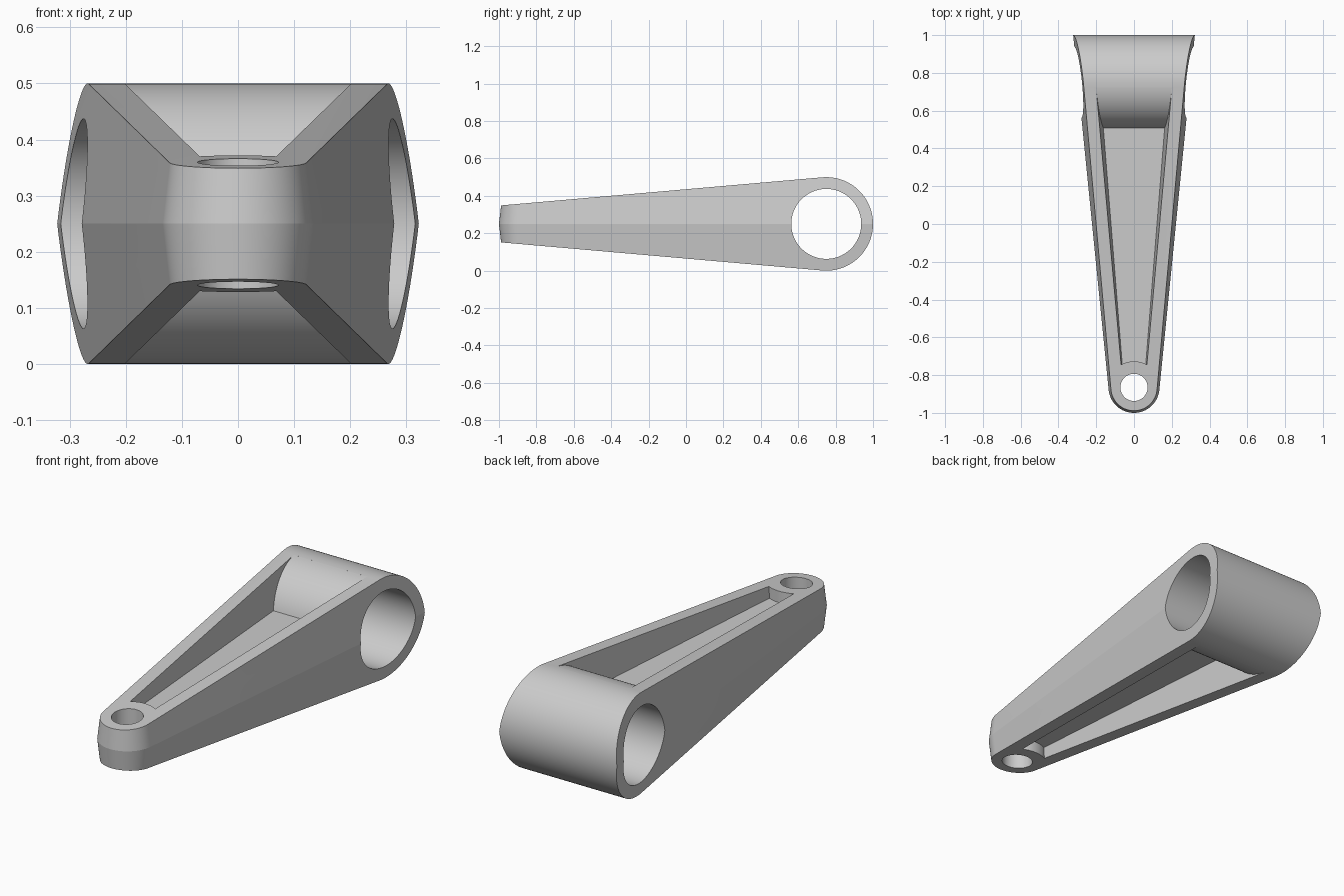
import bpy, bmesh, math
from mathutils import Vector

if "Cube" in bpy.data.objects:
    bpy.data.objects.remove(bpy.data.objects["Cube"])

MID = 0.25              # height of the parting plane
BIG_Y, BIG_R, BIG_HOLE = 0.75, 0.25, 0.187
NOSE_Y, NOSE_R, NOSE_HOLE = -0.865, 0.135, 0.072
DRAFT = 0.116           # side slope away from the parting plane
TAPER = 0.1             # widening of the arm towards the back
RISE = math.radians(5)  # slope of the top and bottom faces
WEB = 0.065             # half thickness of the central web
SEGMENTS = 96

grey = bpy.data.materials.new("light_grey")
grey.use_nodes = True
grey.diffuse_color = (0.6, 0.6, 0.6, 1)
grey.node_tree.nodes["Principled BSDF"].inputs["Base Color"].default_value = (0.6, 0.6, 0.6, 1)


def loft(name, rings):
    """Closed solid through rings with equal point counts."""
    bm = bmesh.new()
    loops = [[bm.verts.new(p) for p in ring] for ring in rings]
    n = len(loops[0])
    for a, b in zip(loops, loops[1:]):
        for i in range(n):
            j = (i + 1) % n
            bm.faces.new((a[i], a[j], b[j], b[i]))
    bm.faces.new(loops[0])
    bm.faces.new(loops[-1])
    bmesh.ops.recalc_face_normals(bm, faces=bm.faces)
    mesh = bpy.data.meshes.new(name)
    bm.to_mesh(mesh)
    bm.free()
    obj = bpy.data.objects.new(name, mesh)
    bpy.context.collection.objects.link(obj)
    mesh.materials.append(grey)
    return obj


def arc(cx, cy, r, start, end, steps):
    return [(cx + r * math.cos(start + (end - start) * i / steps),
             cy + r * math.sin(start + (end - start) * i / steps)) for i in range(steps + 1)]


def circle(cx, cy, r):
    return arc(cx, cy, r, 0, math.tau, SEGMENTS)[:-1]


def across(name, profile):
    """Extrude a (y, z) profile along x."""
    return loft(name, [[(x, y, z) for y, z in profile] for x in (-0.5, 0.5)])


def upright(name, outline):
    """Extrude an (x, y) outline along z."""
    return loft(name, [[(x, y, z) for x, y in outline] for z in (-0.2, 0.7)])


def combine(obj, tool, operation):
    mod = obj.modifiers.new(operation, 'BOOLEAN')
    mod.operation, mod.solver, mod.object = operation, 'EXACT', tool
    bpy.context.view_layer.objects.active = obj
    bpy.ops.object.modifier_apply(modifier=mod.name)
    bpy.data.objects.remove(tool)


# Tapered arm with a rounded nose, drafted both ways from the parting plane
def arm_ring(h):
    r = NOSE_R - DRAFT * abs(h)
    t = math.atan(TAPER)
    pts = arc(0, NOSE_Y, r, -t, t - math.pi, SEGMENTS // 2)
    back = 1.1
    w = r / math.cos(t) + TAPER * (back - NOSE_Y)
    return [(x, y, MID + h) for x, y in pts + [(-w, back), (w, back)]]


arm = loft("lever_arm", [arm_ring(h) for h in (-0.3, 0, 0.3)])

# Side profile: round back end with lines running tangent to the nose
front = -1.1
half = BIG_R / math.cos(RISE) + math.tan(RISE) * (front - BIG_Y)
tangent = math.pi / 2 + RISE
profile = arc(BIG_Y, MID, BIG_R, -tangent, tangent, SEGMENTS // 2)
combine(arm, across("side_profile", profile + [(front, MID + half), (front, MID - half)]), 'INTERSECT')


# Pockets above and below the web, stopping at the two round bosses
def pocket(s):
    rim = arc(BIG_Y, 0, BIG_R, math.pi - math.asin(WEB / BIG_R), tangent + 0.02, 24)
    shape = [(NOSE_Y, WEB)] + rim + [(rim[-1][0], 0.35), (NOSE_Y, 0.35)]
    cutter = across("pocket_cutter", [(y, MID + s * z) for y, z in shape])
    rings = []
    for h in (0.05, 0.3):
        a, b = (0.114 + 0.08 * y + DRAFT * h for y in (-0.95, 0.8))
        z = MID + s * h
        rings.append([(-a, -0.95, z), (a, -0.95, z), (b, 0.8, z), (-b, 0.8, z)])
    combine(cutter, loft("pocket_walls", rings), 'INTERSECT')
    combine(cutter, upright("nose_boss", circle(0, NOSE_Y, 0.138)), 'DIFFERENCE')
    return cutter


for side in (1, -1):
    combine(arm, pocket(side), 'DIFFERENCE')

# Cross bore at the back and upright bore in the nose
combine(arm, across("cross_bore", circle(BIG_Y, MID, BIG_HOLE)), 'DIFFERENCE')
combine(arm, upright("nose_bore", circle(0, NOSE_Y, NOSE_HOLE)), 'DIFFERENCE')

bpy.ops.object.select_all(action='DESELECT')
arm.select_set(True)
bpy.context.view_layer.objects.active = arm
bpy.ops.object.shade_smooth_by_angle(angle=math.radians(9))
